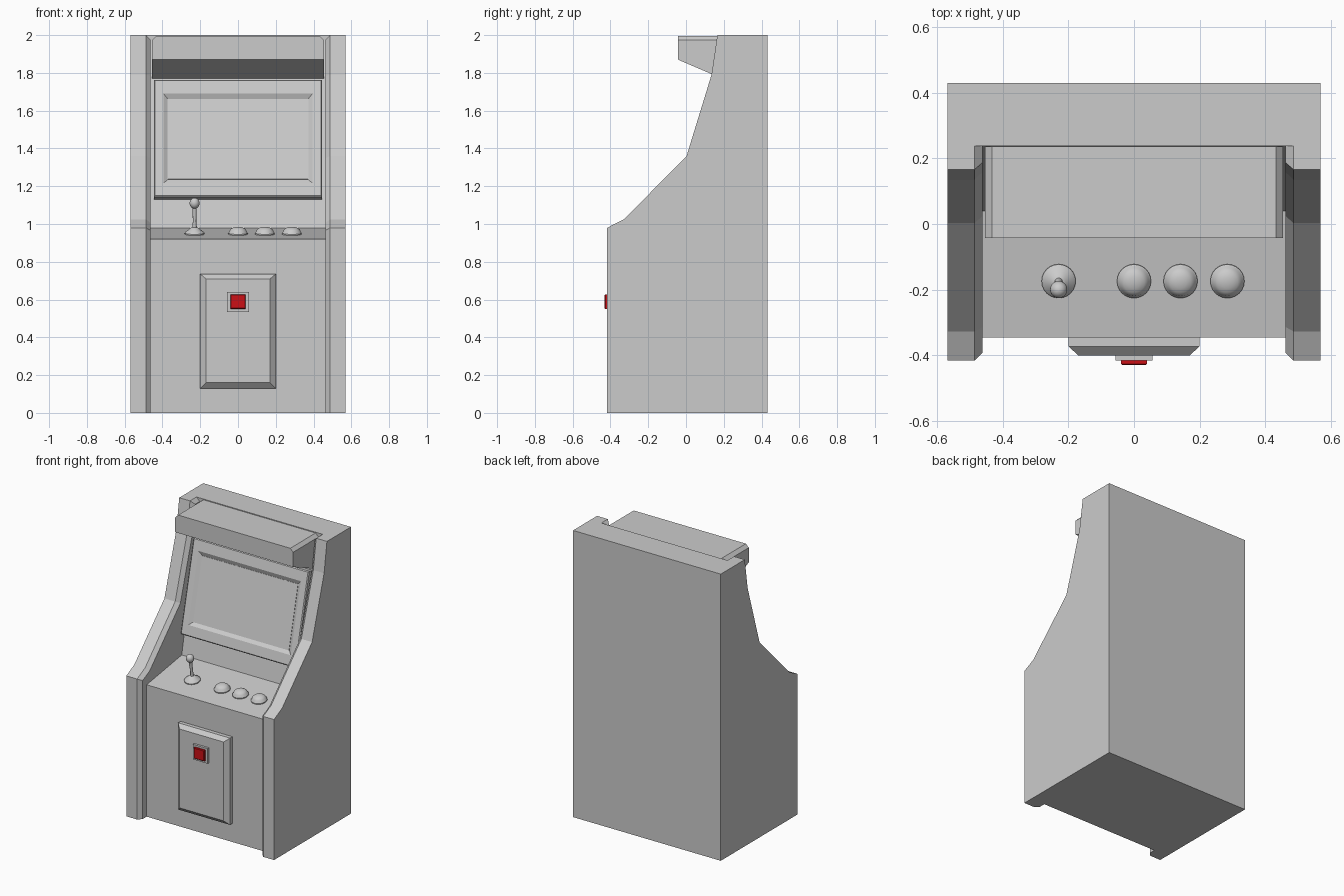
import bpy, bmesh
from math import sin, cos, pi, atan2, radians
from mathutils import Vector, Matrix

if "Cube" in bpy.data.objects:
    bpy.data.objects.remove(bpy.data.objects["Cube"])


def loft(name, rings, smooth=False):
    """Skin a list of equal-length point rings and cap both ends."""
    bm = bmesh.new()
    rows = [[bm.verts.new(p) for p in ring] for ring in rings]
    n = len(rows[0])
    for a, b in zip(rows, rows[1:]):
        for i in range(n):
            j = (i + 1) % n
            bm.faces.new((a[i], a[j], b[j], b[i]))
    bm.faces.new(rows[0])
    bm.faces.new(rows[-1])
    bmesh.ops.remove_doubles(bm, verts=bm.verts, dist=1e-5)
    bmesh.ops.dissolve_degenerate(bm, edges=bm.edges, dist=1e-5)
    bmesh.ops.recalc_face_normals(bm, faces=bm.faces)
    mesh = bpy.data.meshes.new(name)
    bm.to_mesh(mesh)
    bm.free()
    obj = bpy.data.objects.new(name, mesh)
    bpy.context.collection.objects.link(obj)
    if smooth:
        bpy.ops.object.select_all(action='DESELECT')
        obj.select_set(True)
        bpy.context.view_layer.objects.active = obj
        bpy.ops.object.shade_smooth_by_angle(angle=radians(35))
    return obj


def section(x, profile):
    return [(x, y, z) for y, z in profile]


def front_plate(name, steps):
    """Rectangles (half width, low z, high z, y) stacked towards the front."""
    return loft(name, [[(-w, y, lo), (w, y, lo), (w, y, hi), (-w, y, hi)]
                       for w, lo, hi, y in steps])


def turned(name, profile, origin, axis, sides=24):
    """Revolve (radius, height) pairs around an axis through origin."""
    rot = Vector((0, 0, 1)).rotation_difference(Vector(axis)).to_matrix()
    rings = [[Vector(origin) + rot @ Vector((r * cos(2 * pi * k / sides),
                                             r * sin(2 * pi * k / sides), h))
              for k in range(sides)] for r, h in profile]
    return loft(name, rings, smooth=True)


# Cabinet: outer side profile, chamfered inner rim, recessed body profile
outer = [(.431, 0), (-.417, 0), (-.417, .98), (-.328, 1.025), (.003, 1.36),
         (.135, 1.79), (.166, 2), (.238, 2), (.238, 2), (.431, 2)]
rim = [(.431, 0), (-.392, 0), (-.392, .966), (-.314, 1.004), (.025, 1.347),
       (.159, 1.785), (.188, 1.975), (.238, 1.975), (.238, 2), (.431, 2)]
body = [(.431, 0), (-.347, 0), (-.347, .92), (-.1, .958), (.04, .98),
        (.20, 1.79), (.234, 1.95), (.238, 1.975), (.238, 2), (.431, 2)]
half = [(.57, outer), (.487, outer), (.462, rim), (.462, body)]
loft("cabinet", [section(-x, p) for x, p in half] +
     [section(x, p) for x, p in reversed(half)])


# Overhanging header box with chamfered top side edges
def header(top):
    return [(-.042, 1.87), (-.042, top), (.237, top), (.19, 1.77)]


loft("header_box", [section(-.455, header(1.973)), section(-.433, header(1.995)),
                    section(.433, header(1.995)), section(.455, header(1.973))])

# Tilted screen surround and screen
base, up = Vector((0, 0, 1.145)), Vector((0, .145, .62))
out = Vector((0, -.62, .145)).normalized()


def tilted(w, lo, hi, depth):
    return [base + up * t + out * depth + Vector((x, 0, 0))
            for x, t in ((-w, lo), (w, lo), (w, hi), (-w, hi))]


loft("screen_surround", [tilted(.445, 0, 1, -.085), tilted(.445, 0, 1, -.006),
                         tilted(.439, .01, .99, 0), tilted(.395, .115, .88, 0),
                         tilted(.372, .15, .84, -.015)])
loft("screen", [tilted(.37, .153, .838, -.03), tilted(.37, .153, .838, -.012)])

# Coin door, coin plate and red coin button
front_plate("coin_door", [(.2, .13, .735, -.33), (.2, .13, .735, -.374),
                          (.17, .16, .71, -.401)])
front_plate("coin_plate", [(.057, .535, .64, -.39), (.057, .535, .64, -.417)])
red = bpy.data.materials.new("red")
red.diffuse_color = (.6, .005, .008, 1)
red.use_nodes = True
red.node_tree.nodes["Principled BSDF"].inputs["Base Color"].default_value = red.diffuse_color
coin = front_plate("coin_button", [(.04, .55, .627, -.41), (.04, .55, .627, -.427),
                                   (.036, .554, .623, -.431)])
coin.data.materials.append(red)

# Control buttons sit square to the sloping panel
tilt = (0, -.06, .387)
for i, x in enumerate((0, .142, .285)):
    turned(f"control_button_{i + 1}",
           [(.052, -.012), (.052, .006), (.047, .011), (.043, .022),
            (.032, .031), (.018, .036), (.005, .0375)], (x, -.174, .947), tilt)

# Joystick: base, stick and ball grip
turned("joystick_base", [(.052, -.012), (.052, .006), (.046, .013), (.032, .022),
                         (.022, .032), (.012, .036)], (-.23, -.174, .947), tilt)
foot, grip = Vector((-.23, -.174, .965)), Vector((-.23, -.2, 1.11))
turned("joystick_stick", [(.014, 0), (.009, .05), (.012, .14)],
       foot, grip - foot, 16)
turned("joystick_ball", [(.026 * sin(pi * k / 12) + .0002, -.029 * cos(pi * k / 12))
                         for k in range(13)], grip, grip - foot)
